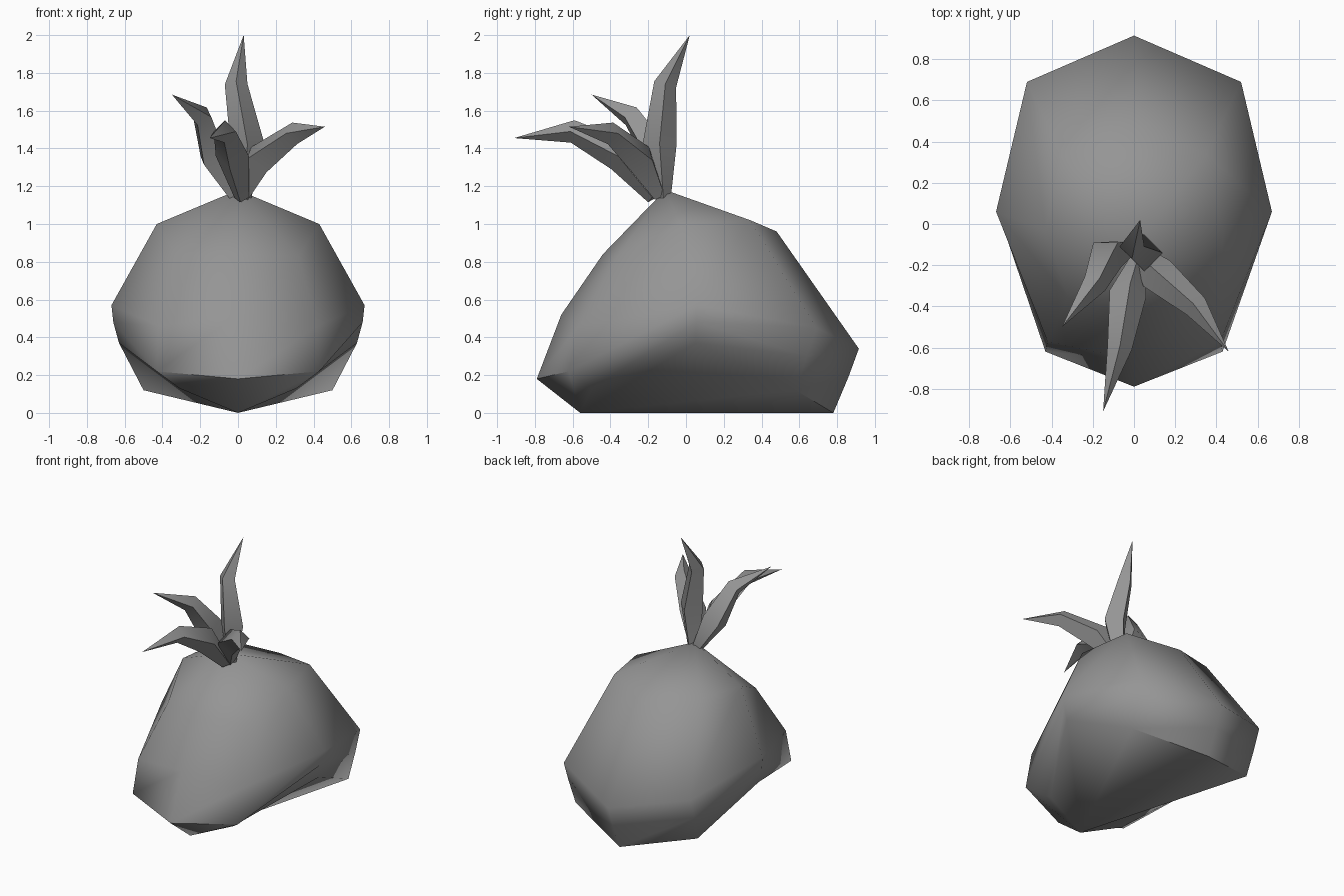
import bpy, bmesh, math
from mathutils import Vector

if "Cube" in bpy.data.objects:
    bpy.data.objects.remove(bpy.data.objects["Cube"])

grey = bpy.data.materials.new("plain grey")
grey.diffuse_color = (0.3, 0.3, 0.3, 1)
grey.use_nodes = True
grey.node_tree.nodes["Principled BSDF"].inputs["Base Color"].default_value = grey.diffuse_color


def finish(name, bm, angle):
    bmesh.ops.recalc_face_normals(bm, faces=bm.faces)
    mesh = bpy.data.meshes.new(name)
    bm.to_mesh(mesh)
    bm.free()
    mesh.materials.append(grey)
    ob = bpy.data.objects.new(name, mesh)
    bpy.context.collection.objects.link(ob)
    bpy.ops.object.select_all(action='DESELECT')
    ob.select_set(True)
    bpy.context.view_layer.objects.active = ob
    bpy.ops.object.shade_smooth_by_angle(angle=math.radians(angle))


def bridge(bm, a, b):
    n = len(a)
    for i in range(n):
        j = (i + 1) % n
        bm.faces.new((a[i], a[j], b[j], b[i]))


# Bulb body: half rings from front to back, mirrored to eight sides
half_rings = [
    [(0, -.56, 0), (.31, -.50, .13), (.63, .05, .37), (.50, .58, .12), (0, .78, 0)],
    [(0, -.79, .18), (.43, -.62, .22), (.66, .055, .48), (.515, .64, .30), (0, .86, .19)],
    [(0, -.66, .52), (.42, -.57, .46), (.67, .06, .57), (.52, .69, .45), (0, .915, .34)],
    [(0, -.44, .84), (.32, -.36, .83), (.43, -.03, 1.0), (.35, .34, 1.02), (0, .48, .96)],
]
bm = bmesh.new()
rings = []
for half in half_rings:
    pts = half + [(-x, y, z) for x, y, z in half[3:0:-1]]
    rings.append([bm.verts.new(p) for p in pts])
for a, b in zip(rings, rings[1:]):
    bridge(bm, a, b)
pole = bm.verts.new((0, -.11, 1.18))
top = rings[-1]
for i in range(8):
    bm.faces.new((top[i], top[(i + 1) % 8], pole))
# Underside fans out from the front, leaving hollows at the sides
rim = rings[0]
for i in (1, 2, 5, 6):
    bm.faces.new((rim[0], rim[i], rim[i + 1]))
bm.faces.new((rim[0], rim[3], rim[4], rim[5]))
finish("bulb_body", bm, 60)


# Pointed leaves: four-sided tubes along a bent path
def leaf(name, path, radii):
    bm = bmesh.new()
    pts = [Vector(p) for p in path]
    out = pts[-1] - pts[0]
    side = Vector((-out.y, out.x, 0)).normalized()
    loops = []
    for i, r in enumerate(radii):
        tangent = (pts[i + 1] - pts[max(i - 1, 0)]).normalized()
        u = (side - tangent * side.dot(tangent)).normalized()
        v = tangent.cross(u)
        loops.append([bm.verts.new(pts[i] + r * (u * math.cos(a) + v * math.sin(a)))
                      for a in (k * math.pi / 2 for k in range(4))])
    for a, b in zip(loops, loops[1:]):
        bridge(bm, a, b)
    tip = bm.verts.new(pts[-1])
    for i in range(4):
        bm.faces.new((loops[-1][i], loops[-1][(i + 1) % 4], tip))
    bm.faces.new(loops[0])
    finish(name, bm, 60)


radii = (.04, .09, .06)
leaf("back_leaf", [(.03, -.12, 1.14), (.05, -.14, 1.42), (-.01, -.11, 1.74), (.03, .02, 2.0)], radii)
leaf("right_leaf", [(.03, -.14, 1.15), (.11, -.24, 1.34), (.30, -.40, 1.48), (.46, -.62, 1.515)], radii)
leaf("left_leaf", [(-.02, -.11, 1.15), (-.13, -.15, 1.36), (-.19, -.29, 1.57), (-.35, -.50, 1.685)], radii)
leaf("front_leaf", [(.02, -.17, 1.14), (-.03, -.34, 1.36), (-.07, -.60, 1.49), (-.15, -.91, 1.455)], radii)
